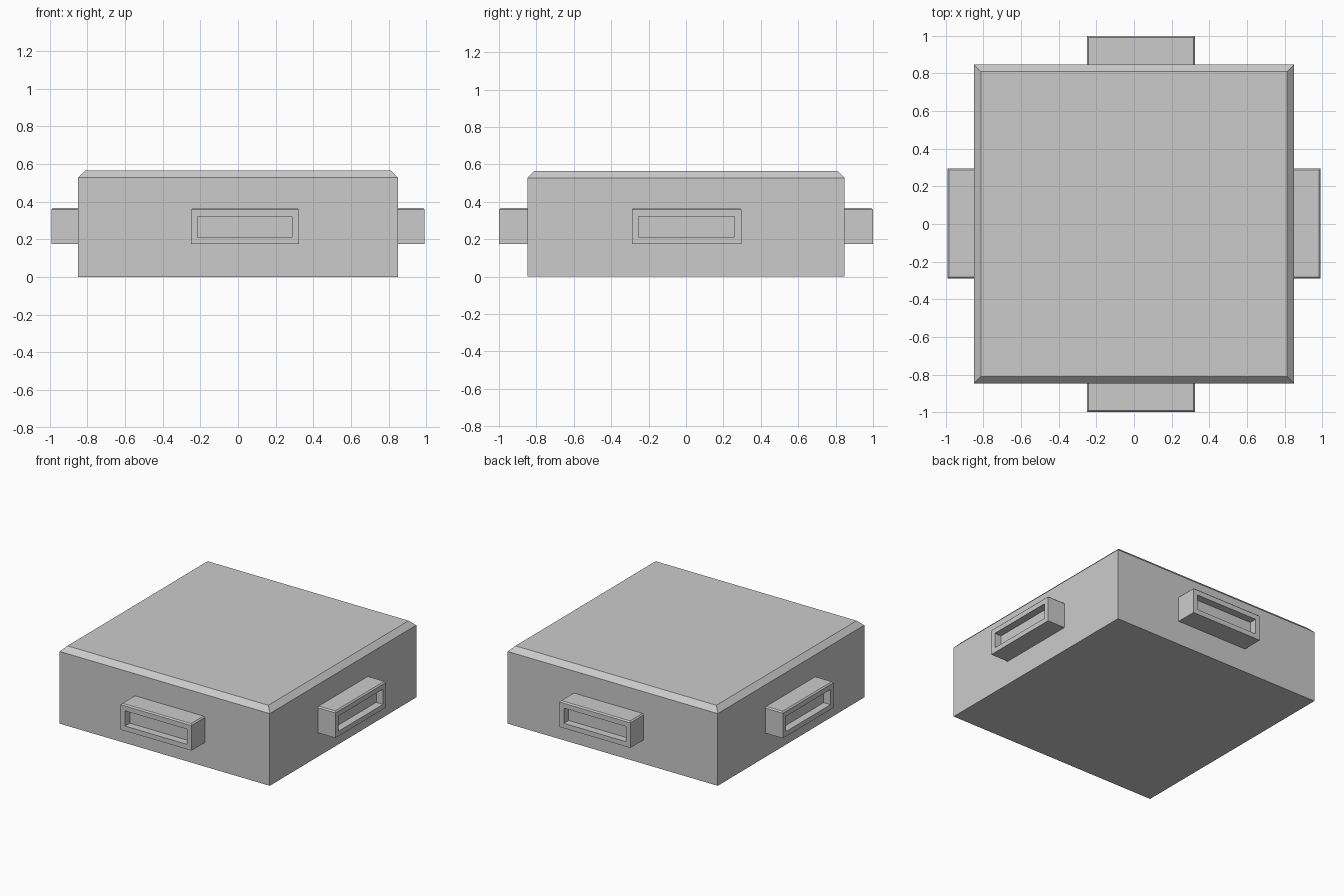
import bpy, bmesh
from mathutils import Matrix, Vector

if "Cube" in bpy.data.objects:
    bpy.data.objects.remove(bpy.data.objects["Cube"])


def finish(bm, name):
    bmesh.ops.recalc_face_normals(bm, faces=bm.faces)
    mesh = bpy.data.meshes.new(name)
    bm.to_mesh(mesh)
    bm.free()
    obj = bpy.data.objects.new(name, mesh)
    bpy.context.collection.objects.link(obj)
    return obj


def chamfered_block(lo, hi, chamfer, keep_y=None):
    """Box with chamfered top edges; edges lying on y = keep_y stay sharp."""
    lo, hi = Vector(lo), Vector(hi)
    bm = bmesh.new()
    bmesh.ops.create_cube(bm, size=1)
    for v in bm.verts:
        v.co = Vector((lo[i] if v.co[i] < 0 else hi[i] for i in range(3)))
    top = [e for e in bm.edges
           if all(abs(v.co.z - hi.z) < 1e-5 for v in e.verts)
           and not (keep_y is not None and all(abs(v.co.y - keep_y) < 1e-5 for v in e.verts))]
    bmesh.ops.bevel(bm, geom=top, offset=chamfer, segments=1, affect='EDGES')
    return bm


def port(name, centre, half_width, reach, body_edge, placement):
    """Slotted connector, modelled facing -y and then placed on its side."""
    bm = chamfered_block((centre - half_width, -reach, 0.175),
                         (centre + half_width, -body_edge, 0.367), 0.009, -body_edge)
    bm.normal_update()
    face = min(bm.faces, key=lambda f: f.calc_center_median().y)
    bmesh.ops.inset_region(bm, faces=[face], thickness=0.051)
    # recess the slot
    slot = bmesh.ops.extrude_discrete_faces(bm, faces=[face])["faces"][0]
    bmesh.ops.translate(bm, verts=slot.verts, vec=(0, 0.055, 0))
    bmesh.ops.transform(bm, matrix=placement, verts=bm.verts)
    finish(bm, name)


# main body
finish(chamfered_block((-0.85, -0.847, 0), (0.85, 0.847, 0.565), 0.037), "body")

# front and back ports (offset to +x), then side ports
flip_y = Matrix.Diagonal((1, -1, 1, 1))
turn = Matrix.Rotation(1.5707963, 4, 'Z')
flip_x = Matrix.Diagonal((-1, 1, 1, 1))
port("front_port", 0.037, 0.287, 1.0, 0.847, Matrix.Identity(4))
port("back_port", 0.037, 0.287, 1.0, 0.847, flip_y)
port("right_port", 0.003, 0.293, 0.992, 0.85, turn)
port("left_port", 0.003, 0.293, 0.992, 0.85, flip_x @ turn)
